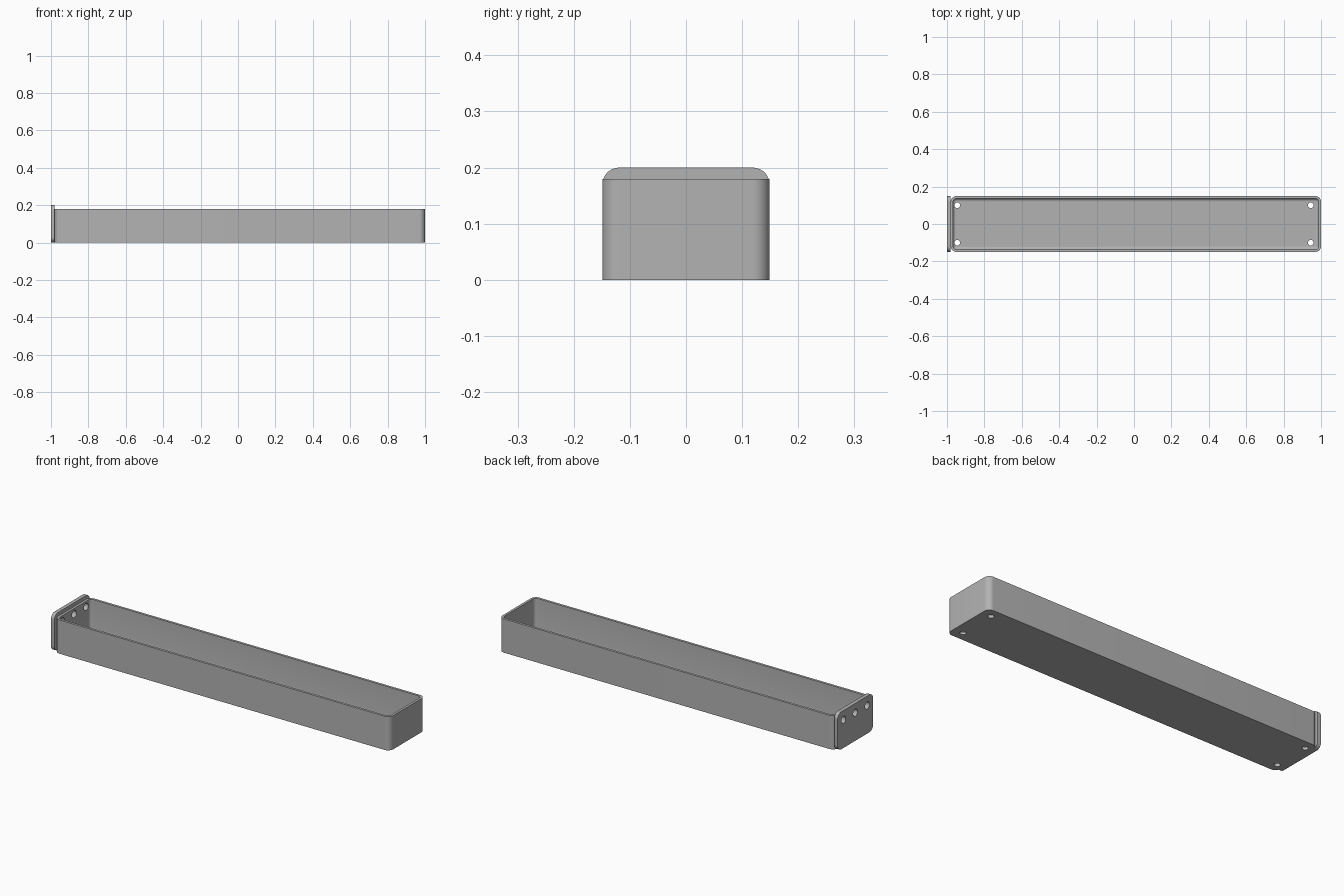
import bpy, bmesh, math
from mathutils import Matrix, Vector

cube = bpy.data.objects.get("Cube")
if cube:
    bpy.data.objects.remove(cube, do_unlink=True)

grey = bpy.data.materials.new("plain grey")
grey.use_nodes = True
grey.diffuse_color = (0.45, 0.45, 0.45, 1)
grey.node_tree.nodes["Principled BSDF"].inputs["Base Color"].default_value = grey.diffuse_color

LEFT, RIGHT, HALF_W, HEIGHT = -0.98, 1.0, 0.149, 0.18
PLATE_H, CORNER, WALL, FLOOR, FILLET = 0.2, 0.03, 0.013, 0.015, 0.015


def rounded_rect(half_a, half_b, radius, steps=10):
    """Outline points of a rounded rectangle, counter-clockwise."""
    points = []
    for i, (sa, sb) in enumerate([(1, 1), (-1, 1), (-1, -1), (1, -1)]):
        for k in range(steps + 1):
            t = (i + k / steps) * math.pi / 2
            points.append((sa * (half_a - radius) + radius * math.cos(t),
                           sb * (half_b - radius) + radius * math.sin(t)))
    return points


def loft(name, outlines):
    """Skin a closed solid through matching rings and cap both ends."""
    bm = bmesh.new()
    rings = [[bm.verts.new(p) for p in ring] for ring in outlines]
    n = len(rings[0])
    for low, high in zip(rings, rings[1:]):
        for i in range(n):
            j = (i + 1) % n
            bm.faces.new((low[i], low[j], high[j], high[i]))
    bm.faces.new(rings[0][::-1])
    bm.faces.new(rings[-1])
    bmesh.ops.recalc_face_normals(bm, faces=bm.faces)
    mesh = bpy.data.meshes.new(name)
    bm.to_mesh(mesh)
    bm.free()
    mesh.materials.append(grey)
    obj = bpy.data.objects.new(name, mesh)
    bpy.context.collection.objects.link(obj)
    return obj


def drill(obj, centres, radius, axis):
    """Cut round holes through obj along the given axis."""
    turn = Vector((0, 0, 1)).rotation_difference(Vector(axis)).to_matrix().to_4x4()
    bm = bmesh.new()
    for c in centres:
        bmesh.ops.create_cone(bm, cap_ends=True, segments=32, radius1=radius,
                              radius2=radius, depth=0.1,
                              matrix=Matrix.Translation(c) @ turn)
    mesh = bpy.data.meshes.new("hole_cutter")
    bm.to_mesh(mesh)
    bm.free()
    mesh.materials.append(grey)
    cutter = bpy.data.objects.new("hole_cutter", mesh)
    cutter.hide_render = True
    bpy.context.collection.objects.link(cutter)
    mod = obj.modifiers.new("holes", 'BOOLEAN')
    mod.object, mod.operation, mod.solver = cutter, 'DIFFERENCE', 'EXACT'
    bpy.context.view_layer.objects.active = obj
    bpy.ops.object.modifier_apply(modifier=mod.name)
    bpy.data.objects.remove(cutter, do_unlink=True)


# Open tray: outer shell, rim, then the inside with a filleted floor edge
mid_x, half_x = (LEFT + RIGHT) / 2, (RIGHT - LEFT) / 2
section = [(0, 0), (0, HEIGHT), (WALL, HEIGHT)]
for k in range(7):
    t = k / 6 * math.pi / 2
    section.append((WALL + FILLET * (1 - math.cos(t)),
                    FLOOR + FILLET * (1 - math.sin(t))))
tray = loft("tray", [
    [(mid_x + x, y, z) for x, y in
     rounded_rect(half_x - inset, HALF_W - inset, CORNER - inset)]
    for inset, z in section])

# Mounting plate on the end of the tray
plate = loft("end_plate", [
    [(x, y, PLATE_H / 2 + z) for y, z in rounded_rect(HALF_W, PLATE_H / 2, CORNER)]
    for x in (-1.0, LEFT)])

# Screw holes in the floor corners, and a row through the plate and end wall
drill(tray, [(sx * 0.945, sy * 0.1, 0) for sx in (-1, 1) for sy in (-1, 1)],
      0.015, (0, 0, 1))
row = [(LEFT, y, 0.15) for y in (-0.1, 0, 0.1)]
for part in (tray, plate):
    drill(part, row, 0.019, (1, 0, 0))

for part in (tray, plate):
    bpy.ops.object.select_all(action='DESELECT')
    part.select_set(True)
    bpy.context.view_layer.objects.active = part
    bpy.ops.object.shade_smooth_by_angle(angle=math.radians(30))
